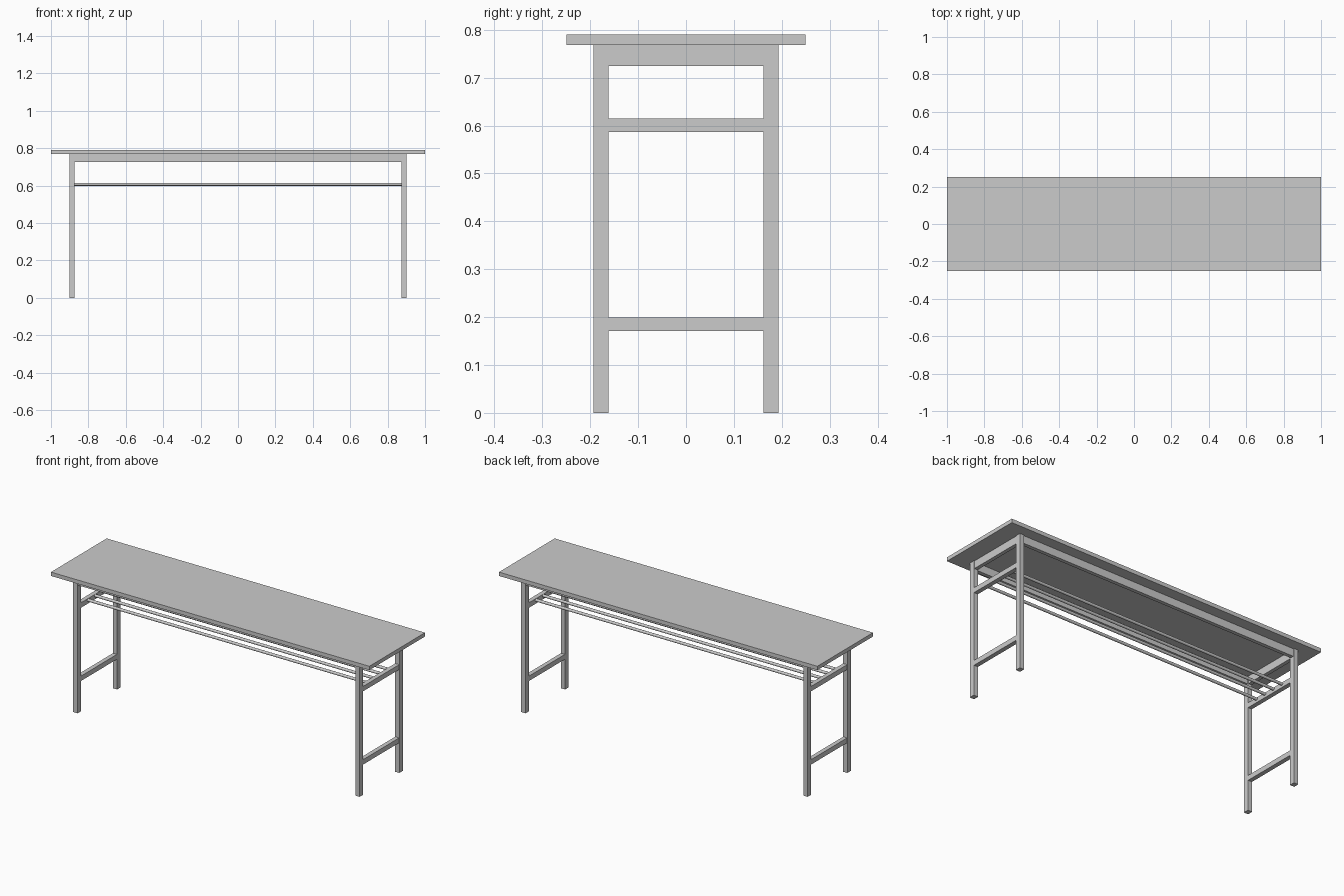
import bpy, math

if "Cube" in bpy.data.objects:
    bpy.data.objects.remove(bpy.data.objects["Cube"])


def box(name, x0, x1, y0, y1, z0, z1):
    bpy.ops.mesh.primitive_cube_add(size=1, location=((x0 + x1) / 2, (y0 + y1) / 2, (z0 + z1) / 2))
    ob = bpy.context.object
    ob.name = name
    ob.scale = (x1 - x0, y1 - y0, z1 - z0)
    bpy.ops.object.transform_apply(location=True, rotation=True, scale=True)
    return ob


def mirror(ob, x=False, y=False):
    mod = ob.modifiers.new("mirror", 'MIRROR')
    mod.use_axis = (x, y, False)
    mod.use_mirror_merge = False


# Table top
box("table_top", -1, 1, -0.25, 0.25, 0.768, 0.79)

# Four legs
mirror(box("legs", 0.873, 0.9, 0.162, 0.193, 0, 0.768), x=True, y=True)

# Aprons under the top
mirror(box("long_aprons", -0.873, 0.873, 0.167, 0.188, 0.725, 0.768), y=True)
mirror(box("end_aprons", 0.876, 0.897, -0.162, 0.162, 0.725, 0.768), x=True)

# Cross rails between the legs at each end
for name, z in (("shelf_rails", 0.587), ("lower_rails", 0.171)):
    mirror(box(name, 0.874, 0.899, -0.162, 0.162, z, z + 0.028), x=True)

# Round rods forming the shelf
for i in range(4):
    y = (i - 1.5) * 0.065
    bpy.ops.mesh.primitive_cylinder_add(vertices=16, radius=0.008, depth=1.76,
                                        location=(0, y, 0.607), rotation=(0, math.pi / 2, 0))
    bpy.context.object.name = f"shelf_rod_{i + 1}"
    bpy.ops.object.shade_smooth_by_angle()
